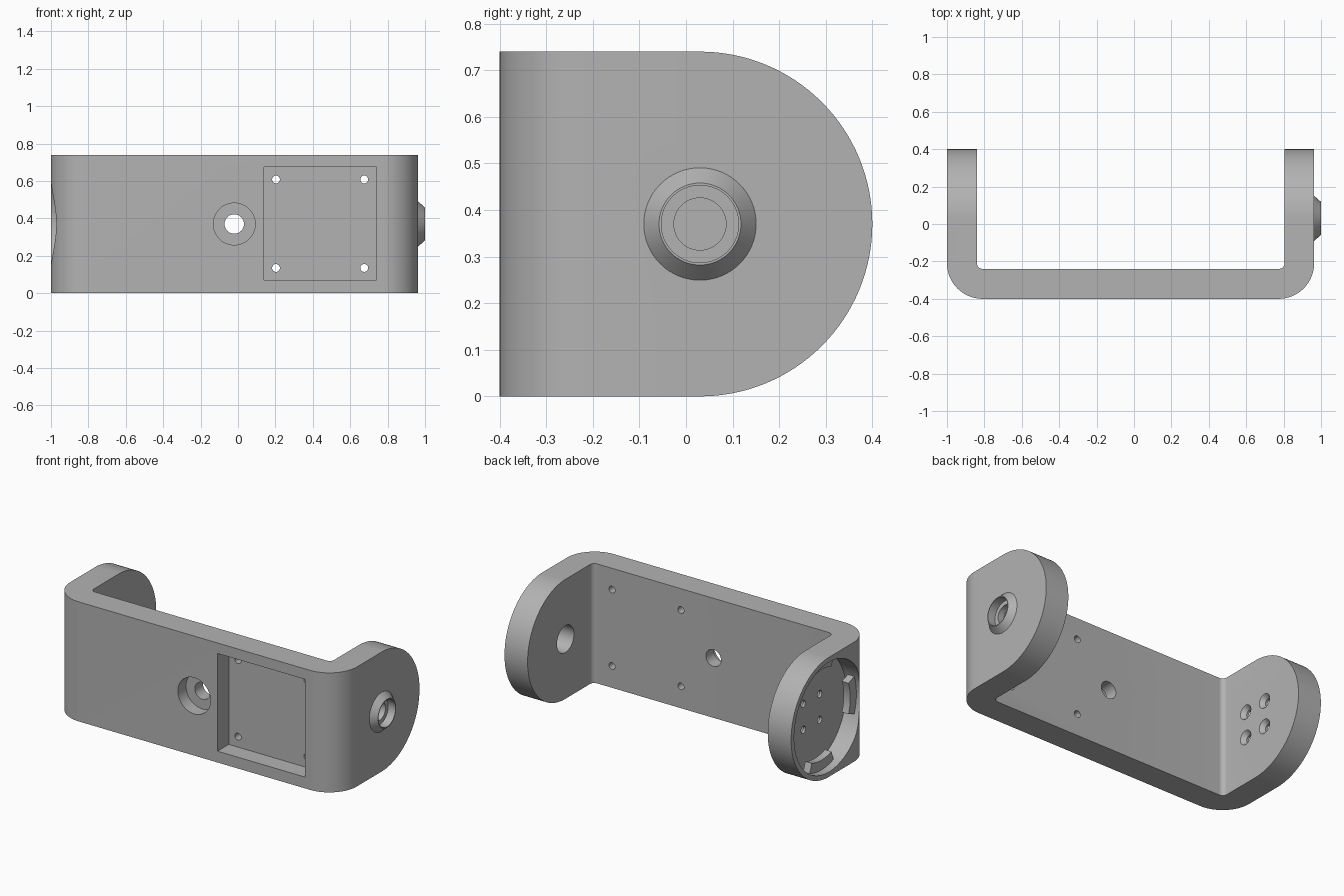
import bpy, bmesh
from math import pi, cos, sin, radians
from mathutils import Matrix, Vector

old = bpy.data.objects.get("Cube")
if old:
    bpy.data.objects.remove(old, do_unlink=True)

grey = bpy.data.materials.new("matte grey")
grey.use_nodes = True
COLOUR = (0.45, 0.45, 0.45, 1)
grey.diffuse_color = COLOUR
grey.node_tree.nodes["Principled BSDF"].inputs["Base Color"].default_value = COLOUR

MID_Z, PIVOT_Y = 0.37, 0.03
WALL_R, WALL_L = 0.963, -1.0


def finish(bm, name):
    bmesh.ops.recalc_face_normals(bm, faces=bm.faces)
    mesh = bpy.data.meshes.new(name)
    bm.to_mesh(mesh)
    bm.free()
    mesh.materials.append(grey)
    obj = bpy.data.objects.new(name, mesh)
    bpy.context.collection.objects.link(obj)
    return obj


def prism(name, points, direction):
    """Extrude a closed outline along a direction."""
    bm = bmesh.new()
    face = bm.faces.new([bm.verts.new(p) for p in points])
    new = bmesh.ops.extrude_face_region(bm, geom=[face])["geom"]
    bmesh.ops.translate(bm, vec=direction,
                        verts=[v for v in new if isinstance(v, bmesh.types.BMVert)])
    return finish(bm, name)


def arc(cx, cy, r, start, end, steps):
    angles = [radians(start + (end - start) * i / steps) for i in range(steps + 1)]
    return [(cx + r * cos(a), cy + r * sin(a)) for a in angles]


def drum(name, axis, start, end, r1, r2=None, a=0.0, b=MID_Z, sides=64):
    """Cylinder or cone along x (centre y=a, z=b) or y (centre x=a, z=b)."""
    p, q = ((start, a, b), (end, a, b)) if axis == "x" else ((a, start, b), (a, end, b))
    p, q = Vector(p), Vector(q)
    turn = (q - p).to_track_quat("Z", "Y").to_matrix().to_4x4()
    bm = bmesh.new()
    bmesh.ops.create_cone(bm, cap_ends=True, segments=sides, radius1=r1,
                          radius2=r1 if r2 is None else r2, depth=(q - p).length,
                          matrix=Matrix.Translation((p + q) / 2) @ turn)
    return finish(bm, name)


def combine(body, tool, operation="DIFFERENCE"):
    mod = body.modifiers.new(tool.name, "BOOLEAN")
    mod.operation, mod.object, mod.solver = operation, tool, "EXACT"
    bpy.context.view_layer.objects.active = body
    bpy.ops.object.modifier_apply(modifier=mod.name)
    bpy.data.objects.remove(tool, do_unlink=True)


# U-shaped bracket seen from above
R, r = 0.19, 0.03
outline = [(WALL_L, 0.4)]
outline += arc(WALL_L + R, -0.4 + R, R, 180, 270, 24)
outline += arc(WALL_R - R, -0.4 + R, R, 270, 360, 24)
outline += [(WALL_R, 0.4), (0.805, 0.4)]
outline += arc(0.805 - r, -0.24 + r, r, 0, -90, 8)
outline += arc(-0.84 + r, -0.24 + r, r, 270, 180, 8)
outline += [(-0.84, 0.4)]
bracket = prism("bracket", [(x, y, 0) for x, y in outline], (0, 0, 0.74))

# Round the free ends of both arms
side = [(-0.5, 0)] + arc(PIVOT_Y, MID_Z, 0.37, -90, 90, 64) + [(-0.5, 0.74)]
combine(bracket, prism("arm_rounding", [(-1.2, y, z) for y, z in side], (2.4, 0, 0)),
        "INTERSECT")

# Conical pivot boss with a stepped bore on the +x arm
combine(bracket, drum("boss", "x", 0.94, 1.0, 0.141, 0.088, PIVOT_Y), "UNION")
for start, end, radius in ((0.95, 1.1, 0.083), (0.7, 1.1, 0.056), (0.7, 0.91, 0.083)):
    combine(bracket, drum("bore", "x", start, end, radius, a=PIVOT_Y))

# Round recess in the -x arm
FLOOR = -0.88
combine(bracket, drum("recess", "x", -1.2, FLOOR, 0.34, a=PIVOT_Y, sides=96))

# Countersunk screw holes through the recess floor
for dy in (-0.08, 0.08):
    for dz in (-0.08, 0.08):
        y, z = PIVOT_Y + dy, MID_Z + dz
        combine(bracket, drum("screw_hole", "x", -0.9, -0.8, 0.022, a=y, b=z, sides=24))
        combine(bracket, drum("countersink", "x", -0.87, -0.83, 0.018, 0.053, y, z, 24))

# Centre mounting hole with counterbore
combine(bracket, drum("mount_hole", "y", -0.5, -0.1, 0.052, a=-0.02))
combine(bracket, drum("counterbore", "y", -0.5, -0.32, 0.112, a=-0.02))

# Square pocket with four corner holes
pocket = [(0.14, -0.5, 0.07), (0.74, -0.5, 0.07), (0.74, -0.5, 0.675), (0.14, -0.5, 0.675)]
combine(bracket, prism("pocket", pocket, (0, 0.21, 0)))
for x in (0.203, 0.675):
    for z in (0.135, 0.608):
        combine(bracket, drum("corner_hole", "y", -0.5, -0.1, 0.021, a=x, b=z, sides=24))

# Locking tabs around the recess wall
tabs = []
for i in range(4):
    mid = 90 * i
    ring = arc(PIVOT_Y, MID_Z, 0.345, mid - 20, mid + 20, 12)
    ring += arc(PIVOT_Y, MID_Z, 0.28, mid + 20, mid - 20, 12)
    tabs.append(prism(f"locking_tab_{i + 1}", [(-0.95, y, z) for y, z in ring], (0.045, 0, 0)))

for obj in [bracket] + tabs:
    bpy.ops.object.select_all(action="DESELECT")
    obj.select_set(True)
    bpy.context.view_layer.objects.active = obj
    bpy.ops.object.shade_smooth_by_angle(angle=radians(25))
